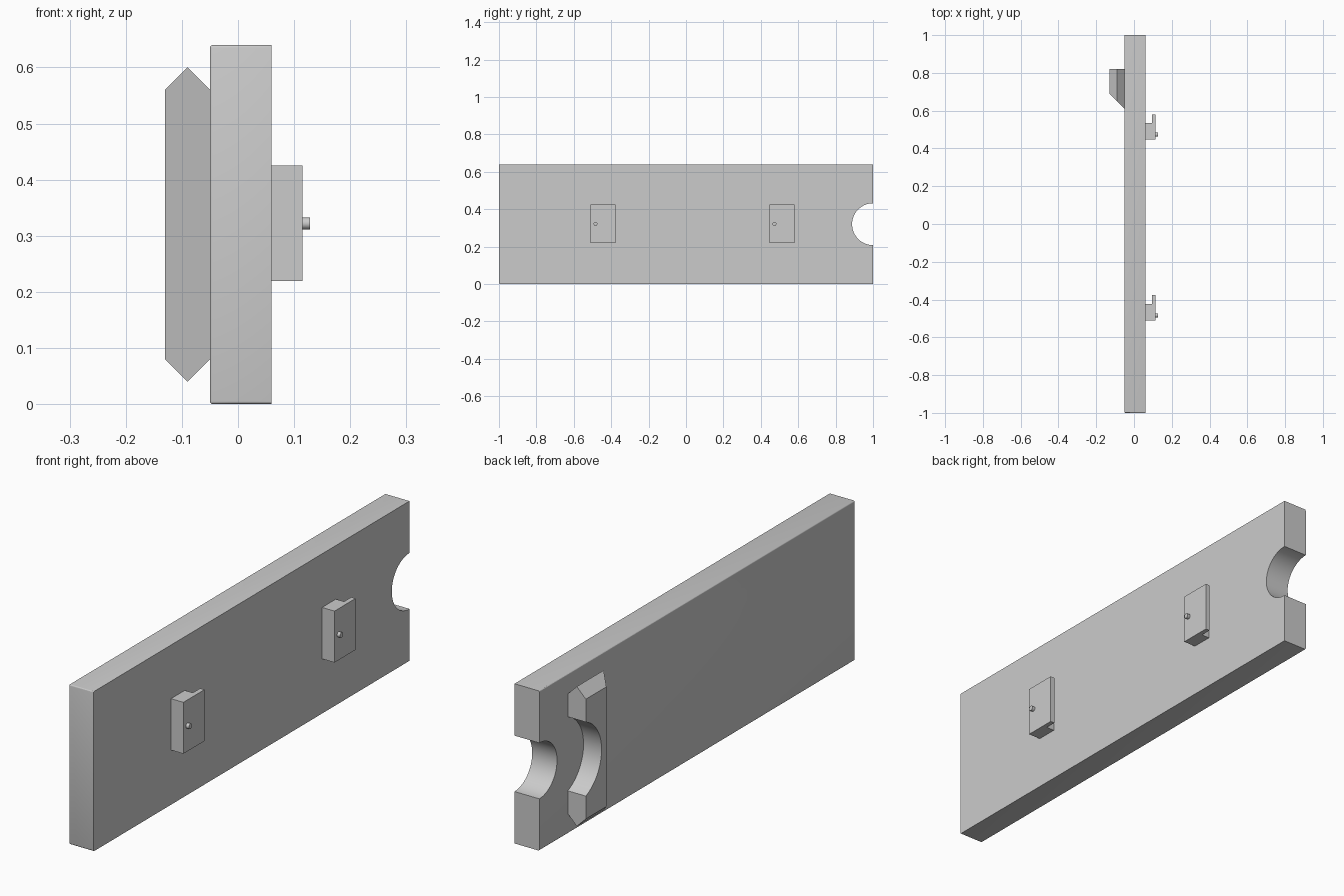
import bpy, bmesh, math
from mathutils import Matrix, Vector

if "Cube" in bpy.data.objects:
    bpy.data.objects.remove(bpy.data.objects["Cube"])

grey = bpy.data.materials.new("plain grey")
grey.diffuse_color = (0.6, 0.6, 0.6, 1)
grey.use_nodes = True
grey.node_tree.nodes["Principled BSDF"].inputs["Base Color"].default_value = grey.diffuse_color
MID_Z = 0.32


def make(name, bm):
    bmesh.ops.recalc_face_normals(bm, faces=bm.faces)
    mesh = bpy.data.meshes.new(name)
    bm.to_mesh(mesh)
    bm.free()
    mesh.materials.append(grey)
    obj = bpy.data.objects.new(name, mesh)
    bpy.context.collection.objects.link(obj)
    return obj


def rod(name, x0, x1, y, z, r, sides):
    """Cylinder lying along x."""
    bm = bmesh.new()
    place = Matrix.Translation(((x0 + x1) / 2, y, z)) @ Matrix.Rotation(math.pi / 2, 4, 'Y')
    bmesh.ops.create_cone(bm, cap_ends=True, segments=sides, radius1=r, radius2=r,
                          depth=x1 - x0, matrix=place)
    return make(name, bm)


def smooth(obj):
    bpy.ops.object.select_all(action='DESELECT')
    obj.select_set(True)
    bpy.context.view_layer.objects.active = obj
    bpy.ops.object.shade_smooth_by_angle(angle=math.radians(30))


def cut_round(obj, y, r):
    """Cut a round notch through the part along x."""
    cutter = rod("notch_cutter", -0.3, 0.3, y, MID_Z, r, 64)
    mod = obj.modifiers.new("notch", 'BOOLEAN')
    mod.operation, mod.solver, mod.object = 'DIFFERENCE', 'EXACT', cutter
    bpy.ops.object.select_all(action='DESELECT')
    obj.select_set(True)
    bpy.context.view_layer.objects.active = obj
    bpy.ops.object.modifier_apply(modifier=mod.name)
    bpy.data.objects.remove(cutter)
    smooth(obj)


# Panel: softened everywhere except around its right face
bm = bmesh.new()
bmesh.ops.create_cube(bm, size=1, matrix=Matrix.Translation((0.005, 0, MID_Z))
                      @ Matrix.Diagonal((0.11, 2, 0.64, 1)))
soft = [e for e in bm.edges if min(v.co.x for v in e.verts) < 0]
soft = [e for e in soft if not all(v.co.y > 0.9 for v in e.verts)]
bmesh.ops.bevel(bm, geom=soft, offset=0.005, segments=3, profile=0.5, affect='EDGES')
panel = make("panel", bm)
cut_round(panel, 1.0, 0.112)

# Grip: pointed bar with a slanted front, rounded out behind
bm = bmesh.new()
for x, y, half in ((-0.05, 0.61, 0.24), (-0.09, 0.65, 0.28), (-0.13, 0.69, 0.24)):
    for yy in (y, 0.82):
        for s in (-1, 1):
            bm.verts.new((x, yy, MID_Z + s * half))
bmesh.ops.convex_hull(bm, input=bm.verts)
bmesh.ops.dissolve_limit(bm, angle_limit=0.01, verts=bm.verts, edges=bm.edges)
grip = make("grip", bm)
cut_round(grip, 0.88, 0.16)

# Two hook brackets, each with a lip and a small pin
hook = [(0.06, 0), (0.115, 0), (0.115, 0.133), (0.096, 0.133), (0.096, 0.087), (0.06, 0.087)]
for side, y0 in (("front", -0.51), ("back", 0.447)):
    bm = bmesh.new()
    face = bm.faces.new([bm.verts.new((x, y0 + y, 0.219)) for x, y in hook])
    up = bmesh.ops.extrude_face_region(bm, geom=[face])
    verts = [g for g in up["geom"] if isinstance(g, bmesh.types.BMVert)]
    bmesh.ops.translate(bm, verts=verts, vec=Vector((0, 0, 0.206)))
    make(side + "_hook", bm)
    smooth(rod(side + "_pin", 0.11, 0.128, y0 + 0.026, 0.322, 0.0105, 24))
